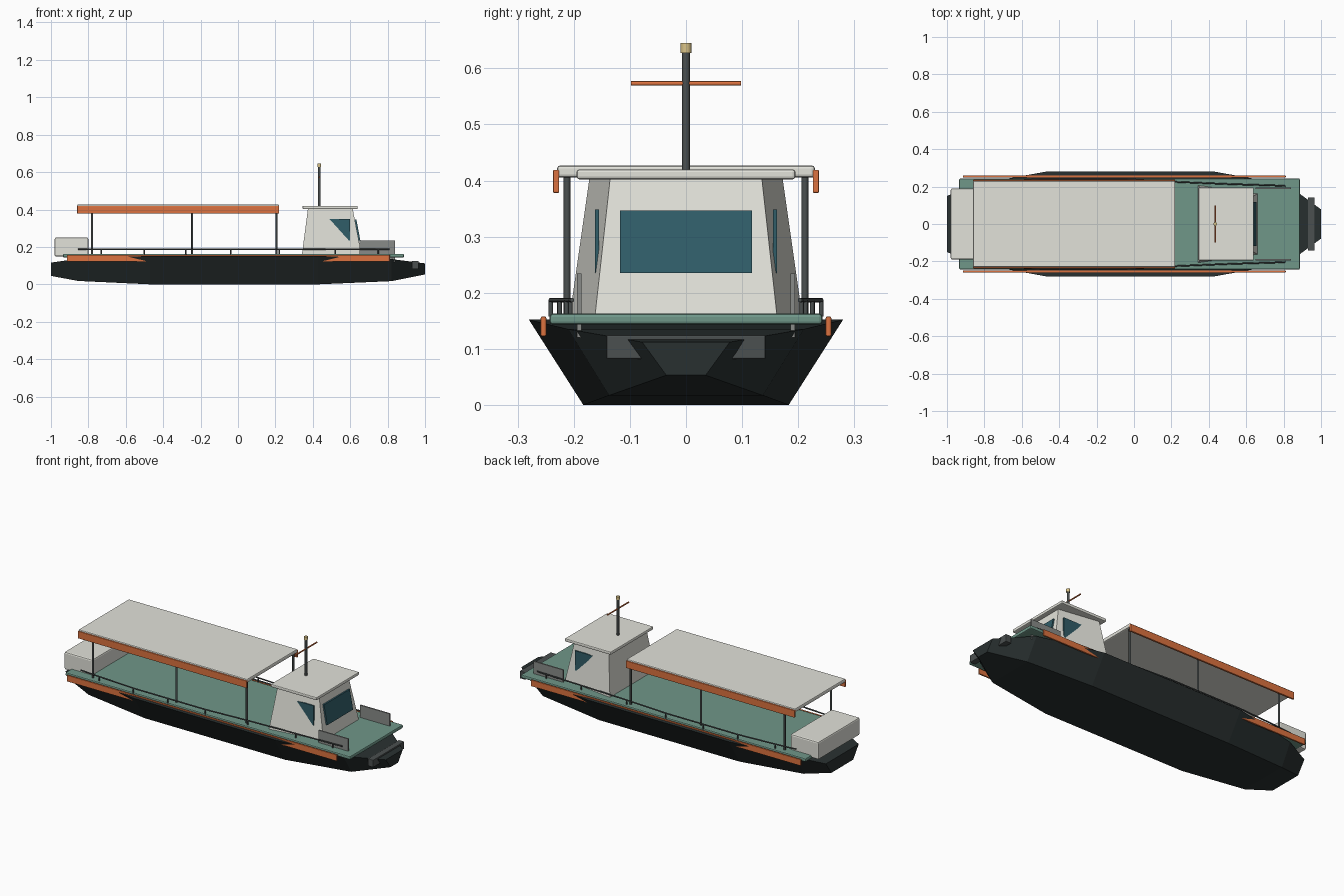
import bpy, bmesh, math
from mathutils import Vector

if "Cube" in bpy.data.objects:
    bpy.data.objects.remove(bpy.data.objects["Cube"])


def mat(name, rgb):
    m = bpy.data.materials.new(name)
    m.diffuse_color = (*rgb, 1)
    m.use_nodes = True
    m.node_tree.nodes["Principled BSDF"].inputs["Base Color"].default_value = m.diffuse_color
    return m


DARK = mat("dark_hull", (0.022, 0.03, 0.03))
TEAL = mat("teal_deck", (0.16, 0.31, 0.25))
ORANGE = mat("orange_trim", (0.72, 0.17, 0.05))
WHITE = mat("off_white", (0.76, 0.76, 0.70))
GLASS = mat("glass", (0.03, 0.11, 0.14))
STEEL = mat("dark_steel", (0.07, 0.08, 0.08))
GREY = mat("grey_plate", (0.25, 0.26, 0.25))
LAMP = mat("lamp_yellow", (0.7, 0.55, 0.25))


def finish(name, bm, m):
    bmesh.ops.recalc_face_normals(bm, faces=bm.faces)
    me = bpy.data.meshes.new(name)
    bm.to_mesh(me)
    bm.free()
    me.materials.append(m)
    ob = bpy.data.objects.new(name, me)
    bpy.context.collection.objects.link(ob)
    return ob


def loft(name, rings, m, bevel=0):
    """Skin a list of equal-length rings and cap both ends."""
    bm = bmesh.new()
    vs = [[bm.verts.new(p) for p in r] for r in rings]
    n = len(vs[0])
    for a, b in zip(vs, vs[1:]):
        for i in range(n):
            j = (i + 1) % n
            bm.faces.new((a[i], a[j], b[j], b[i]))
    bm.faces.new(vs[0])
    bm.faces.new(vs[-1])
    ob = finish(name, bm, m)
    if bevel:
        mod = ob.modifiers.new("bevel", "BEVEL")
        mod.width = bevel
        mod.segments = 2
    return ob


def box(name, x, y, z, m, bevel=0):
    rings = [[(px, y[0], z[0]), (px, y[1], z[0]), (px, y[1], z[1]), (px, y[0], z[1])] for px in x]
    return loft(name, rings, m, bevel)


def rod(name, a, b, r, m, sides=10):
    a, b = Vector(a), Vector(b)
    bm = bmesh.new()
    bmesh.ops.create_cone(bm, cap_ends=True, segments=sides, radius1=r, radius2=r, depth=(b - a).length)
    ob = finish(name, bm, m)
    for p in ob.data.polygons:
        p.use_smooth = len(p.vertices) == 4
    ob.location = (a + b) / 2
    ob.rotation_euler = (b - a).to_track_quat("Z", "Y").to_euler()
    return ob


# Hull: x, deck half width, deck z, bottom half width, bottom z
stations = [(-1, .15, .116, .10, .045), (-.855, .21, .137, .145, .018), (-.47, .28, .152, .183, 0),
            (.43, .28, .152, .183, 0), (.82, .21, .135, .137, .017), (1, .078, .112, .035, .053)]
loft("hull", [[(x, -w, z), (x, -b, k), (x, b, k), (x, w, z)] for x, w, z, b, k in stations], DARK)
box("bow_fender", (.93, .965), (-.142, .142), (.082, .125), STEEL, .003)

# Deck and stern engine box
box("deck", (-.935, .887), (-.243, .243), (.143, .163), TEAL, .006)
box("engine_box", (-.98, -.80), (-.19, .19), (.148, .25), WHITE, .008)

# Canopy roof
box("canopy_roof", (-.86, .22), (-.23, .23), (.405, .427), WHITE, .006)

# Wheelhouse: back wall ring to front wall ring, narrower towards the bow
loft("wheelhouse", [[(.342, -.207, .16), (.342, .207, .16), (.374, .172, .405), (.374, -.172, .405)],
                    [(.66, -.162, .16), (.66, .162, .16), (.613, .135, .405), (.613, -.135, .405)]], WHITE)
box("wheelhouse_roof", (.345, .64), (-.195, .195), (.402, .42), WHITE, .005)
# Front window lies on the sloped front wall
loft("front_window", [[(.636, y, .235), (.654, y, .235), (.633, y, .347), (.615, y, .347)]
                      for y in (-.118, .118)], GLASS)

# Mast with spreader and lamp
rod("mast", (.435, 0, .415), (.435, 0, .63), .007, STEEL, 12)
rod("mast_lamp", (.435, 0, .627), (.435, 0, .645), .01, LAMP, 12)
rod("mast_spreader", (.435, -.098, .573), (.435, .098, .573), .004, ORANGE)

# Hand rail plan, curving in towards bow and stern
rail = [(-.855, .215), (-.73, .226), (-.5, .241), (-.28, .241), (-.04, .241),
        (.22, .225), (.52, .213), (.75, .206), (.81, .203)]

for s, side in ((-1, "right"), (1, "left")):
    def span(a, b):
        return sorted((s * a, s * b))
    # Trim, plates and side windows
    box(f"{side}_rub_rail", (-.915, .812), span(.249, .259), (.122, .158), ORANGE, .003)
    box(f"{side}_canopy_fascia", (-.86, .22), span(.226, .237), (.378, .419), ORANGE, .002)
    box(f"{side}_bow_plate", (.65, .84), span(.186, .194), (.12, .234), GREY)
    box(f"{side}_side_window", (.44, .598), span(.155, .162), (.235, .348), GLASS)
    # Canopy posts
    for i, x in enumerate((-.78, -.245, .205)):
        rod(f"{side}_canopy_post_{i}", (x, s * .212, .158), (x, s * .212, .408), .006, STEEL)
    # Hand rail and stanchions
    for i, (a, b) in enumerate(zip(rail, rail[1:])):
        rod(f"{side}_hand_rail_{i}", (a[0], s * a[1], .187), (b[0], s * b[1], .187), .004, STEEL, 8)
    for i, (x, y) in enumerate(rail[1:-1]):
        rod(f"{side}_stanchion_{i}", (x, s * y, .158), (x, s * y, .187), .004, STEEL, 8)
